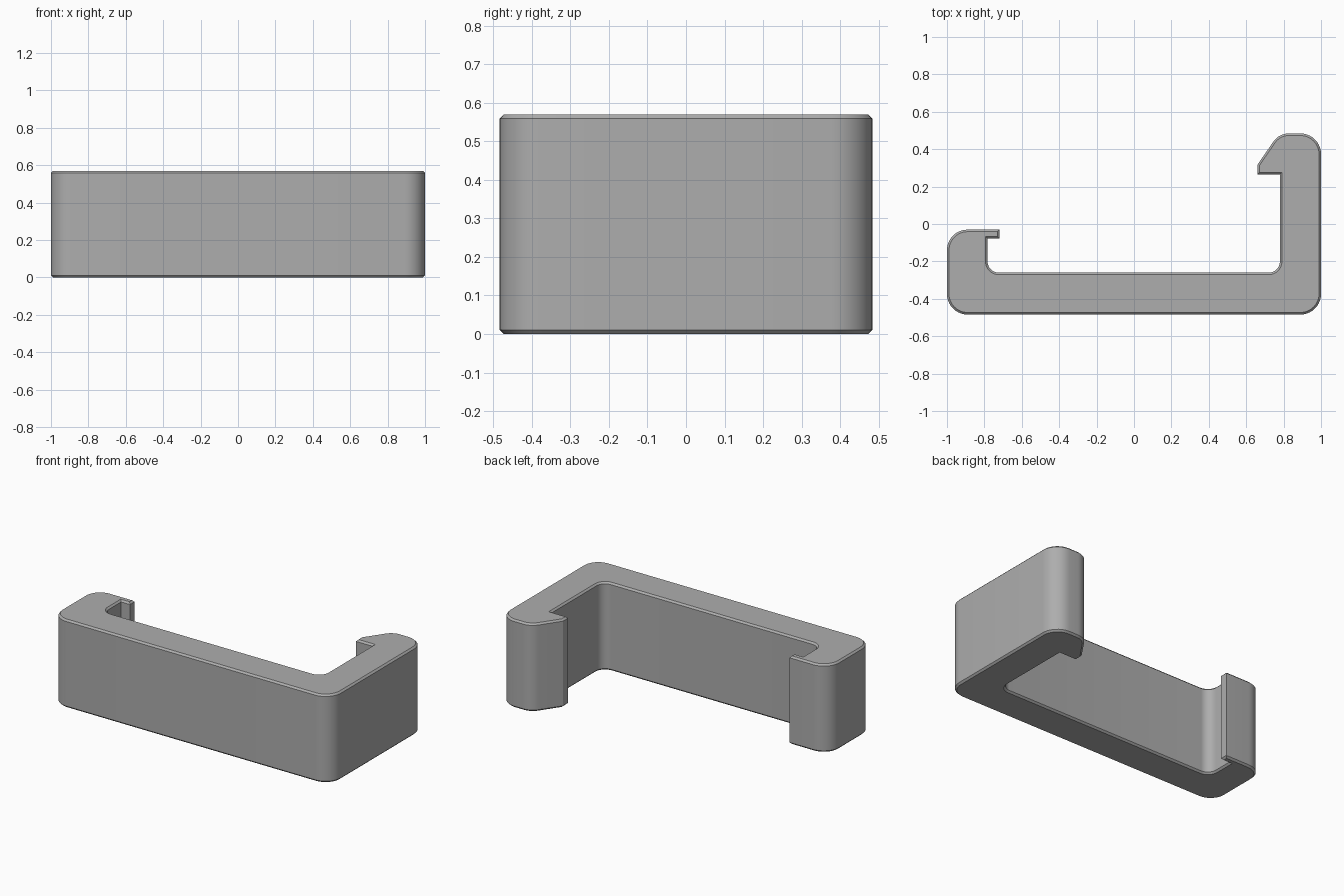
import bpy, bmesh, math
from mathutils import Vector

cube = bpy.data.objects.get("Cube")
if cube:
    bpy.data.objects.remove(cube, do_unlink=True)

HEIGHT, CHAMFER = 0.57, 0.011

# Outline corners, counter-clockwise: x, y, fillet radius
corners = [
    (-1, -0.484, 0.11), (1, -0.484, 0.11), (1, 0.484, 0.11),
    (0.775, 0.484, 0.1), (0.66, 0.317, 0), (0.66, 0.265, 0),
    (0.78, 0.265, 0), (0.78, -0.26, 0.06), (-0.783, -0.26, 0.06),
    (-0.783, -0.077, 0), (-0.72, -0.077, 0), (-0.72, -0.03, 0),
    (-1, -0.03, 0.11),
]


def rounded_outline(corners, steps=10):
    points = []
    for i, (x, y, r) in enumerate(corners):
        p = Vector((x, y))
        if r == 0:
            points.append(p)
            continue
        a = (Vector(corners[i - 1][:2]) - p).normalized()
        b = (Vector(corners[(i + 1) % len(corners)][:2]) - p).normalized()
        half = a.angle(b) / 2
        centre = p + (a + b).normalized() * r / math.sin(half)
        start = p + a * r / math.tan(half) - centre
        end = p + b * r / math.tan(half) - centre
        sweep = start.angle(end)
        for k in range(steps + 1):
            t = k / steps
            points.append(centre + (start * math.sin((1 - t) * sweep)
                                    + end * math.sin(t * sweep)) / math.sin(sweep))
    return points


def inset(points, d):
    result = []
    for i, p in enumerate(points):
        e1 = (p - points[i - 1]).normalized()
        e2 = (points[(i + 1) % len(points)] - p).normalized()
        n1, n2 = Vector((-e1.y, e1.x)), Vector((-e2.y, e2.x))
        result.append(p + (n1 + n2) * d / (1 + n1.dot(n2)))
    return result


# Clip body: four stacked loops give the chamfered top and bottom rims
outline = rounded_outline(corners)
rim = inset(outline, CHAMFER)
bm = bmesh.new()
levels = [(rim, 0), (outline, CHAMFER), (outline, HEIGHT - CHAMFER), (rim, HEIGHT)]
loops = [[bm.verts.new((p.x, p.y, z)) for p in pts] for pts, z in levels]
for low, high in zip(loops, loops[1:]):
    for i in range(len(low)):
        bm.faces.new((low[i - 1], low[i], high[i], high[i - 1]))
bm.faces.new(loops[-1])
bm.faces.new(loops[0][::-1])
mesh = bpy.data.meshes.new("clip_body")
bm.to_mesh(mesh)
bm.free()
body = bpy.data.objects.new("clip_body", mesh)
bpy.context.collection.objects.link(body)

# Plain grey material
grey = bpy.data.materials.new("plain grey")
grey.use_nodes = True
colour = (0.42, 0.42, 0.42, 1)
grey.diffuse_color = colour
grey.node_tree.nodes["Principled BSDF"].inputs["Base Color"].default_value = colour
mesh.materials.append(grey)

bpy.ops.object.select_all(action='DESELECT')
body.select_set(True)
bpy.context.view_layer.objects.active = body
bpy.ops.object.shade_smooth_by_angle(angle=math.radians(25))
